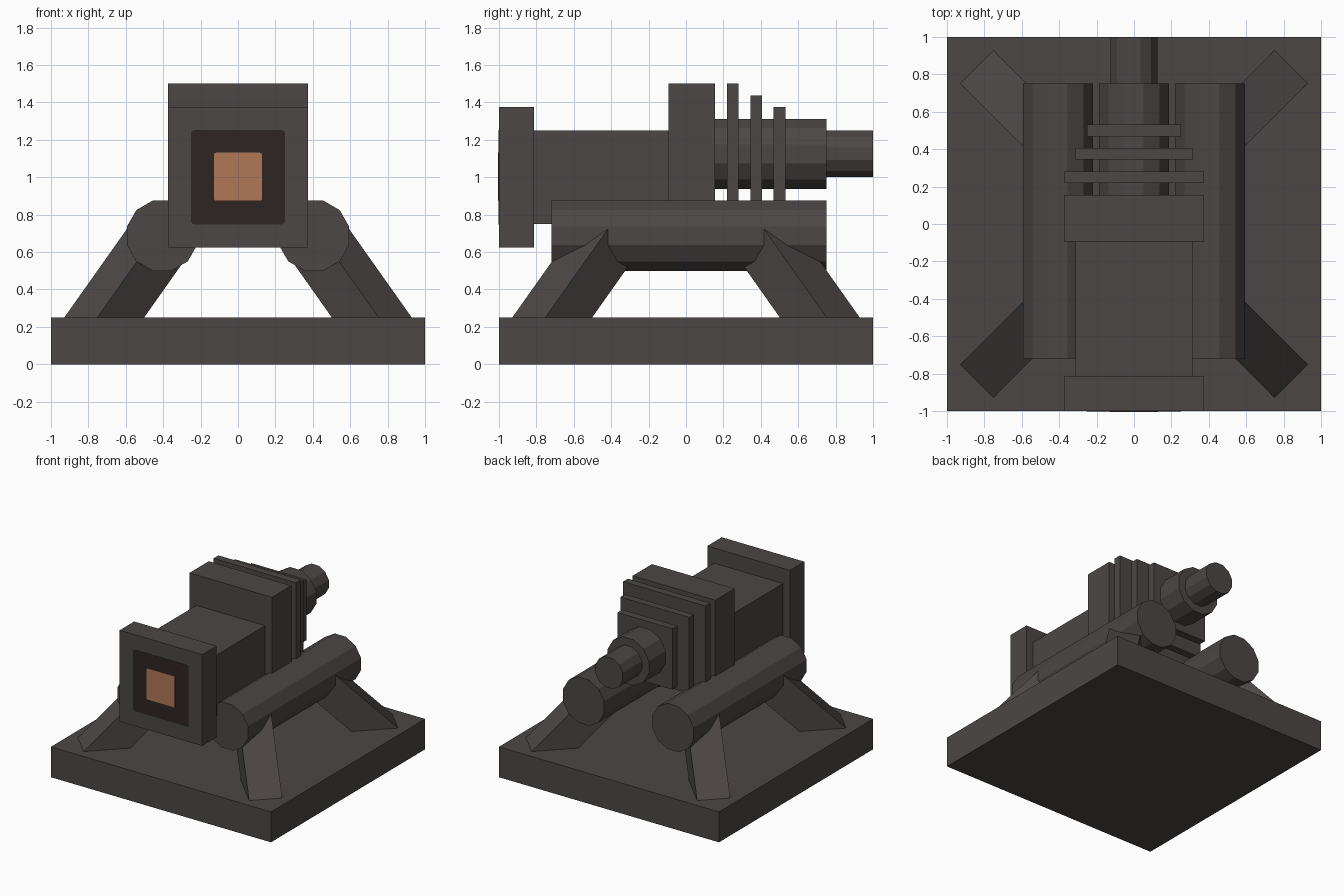
import bpy, bmesh, math
from mathutils import Vector, Matrix

if "Cube" in bpy.data.objects:
    bpy.data.objects.remove(bpy.data.objects["Cube"])


def material(name, rgb):
    m = bpy.data.materials.new(name)
    m.diffuse_color = (*rgb, 1)
    m.use_nodes = True
    m.node_tree.nodes["Principled BSDF"].inputs["Base Color"].default_value = m.diffuse_color
    return m


METAL = material("dark grey metal", (0.072, 0.063, 0.061))
SHADOW = material("near black brown", (0.027, 0.018, 0.017))
COPPER = material("copper orange", (0.434, 0.188, 0.098))


def finish(name, bm, mat):
    bmesh.ops.recalc_face_normals(bm, faces=bm.faces)
    me = bpy.data.meshes.new(name)
    bm.to_mesh(me)
    bm.free()
    me.materials.append(mat)
    ob = bpy.data.objects.new(name, me)
    bpy.context.collection.objects.link(ob)
    return ob


def box(name, x, y, z, mat=METAL):
    """Box from (min, max) ranges."""
    bm = bmesh.new()
    size = [r[1] - r[0] for r in (x, y, z)]
    mid = Vector([(r[0] + r[1]) / 2 for r in (x, y, z)])
    bmesh.ops.create_cube(bm, size=1, matrix=Matrix.Translation(mid) @ Matrix.Diagonal((*size, 1)))
    return finish(name, bm, mat)


def prism(name, pts, y0, y1, mat=METAL):
    """Extrude an x-z outline along y."""
    bm = bmesh.new()
    face = bm.faces.new([bm.verts.new((x, y0, z)) for x, z in pts])
    new = bmesh.ops.extrude_face_region(bm, geom=[face])["geom"]
    bmesh.ops.translate(bm, vec=(0, y1 - y0, 0), verts=[v for v in new if isinstance(v, bmesh.types.BMVert)])
    return finish(name, bm, mat)


def tube(name, cx, cz, apothem, y0, y1):
    """Twelve-sided rod with flats on top, bottom and sides."""
    r = apothem / math.cos(math.pi / 12)
    pts = [(cx + r * math.cos(math.radians(15 + 30 * i)),
            cz + r * math.sin(math.radians(15 + 30 * i))) for i in range(12)]
    return prism(name, pts, y0, y1)


def plate(name, half, cz, y0, mat, r=0.02):
    """Thin square plate with rounded corners."""
    pts = []
    for i, (sx, sz) in enumerate([(1, 1), (-1, 1), (-1, -1), (1, -1)]):
        for k in range(4):
            a = math.radians(90 * i + 30 * k)
            pts.append((sx * (half - r) + r * math.cos(a), cz + sz * (half - r) + r * math.sin(a)))
    return prism(name, pts, y0, -0.999, mat)


# Base slab
box("base", (-1, 1), (-1, 1), (0, 0.25))

# Main housing
box("muzzle_block", (-0.375, 0.375), (-1, -0.8125), (0.625, 1.375))
box("body", (-0.3125, 0.3125), (-0.8125, -0.09), (0.75, 1.25))
box("collar_block", (-0.375, 0.375), (-0.094, 0.156), (0.75, 1.5))

# Shrinking cooling fins
for i in range(3):
    h = 0.375 - 0.0625 * i
    y = 0.219 + 0.125 * i
    box(f"fin_{i + 1}", (-h, h), (y, y + 0.0625), (1.125 - h, 1.125 + h))

# Rear barrel
tube("rear_barrel", 0, 1.125, 0.1875, 0.15, 0.75)
tube("rear_pipe", 0, 1.125, 0.125, 0.74, 1.0)

# Muzzle opening
plate("muzzle_opening", 0.252, 1.0, -1.002, SHADOW)
plate("muzzle_core", 0.128, 1.003, -1.004, COPPER, 0.01)

# Side tubes and their splayed square legs
for sx, side in ((-1, "left"), (1, "right")):
    tube(f"side_tube_{side}", sx * 0.406, 0.6875, 0.1875, -0.719, 0.75)
    for sy, end in ((-1, "front"), (1, "back")):
        top = Vector((sx * 0.406, sy * 0.406, 0.6875))
        axis = Vector((-sx * 0.5, -sy * 0.5, math.sqrt(0.5)))
        across = Vector((-sx * sy, 1, 0)).normalized()
        length = 0.4375 / axis.z + 0.2
        rot = Matrix((across, axis.cross(across), axis)).transposed().to_4x4()
        bm = bmesh.new()
        bmesh.ops.create_cube(bm, size=1, matrix=Matrix.Translation(top - axis * length / 2)
                              @ rot @ Matrix.Diagonal((0.25, 0.25, length, 1)))
        finish(f"leg_{end}_{side}", bm, METAL)
